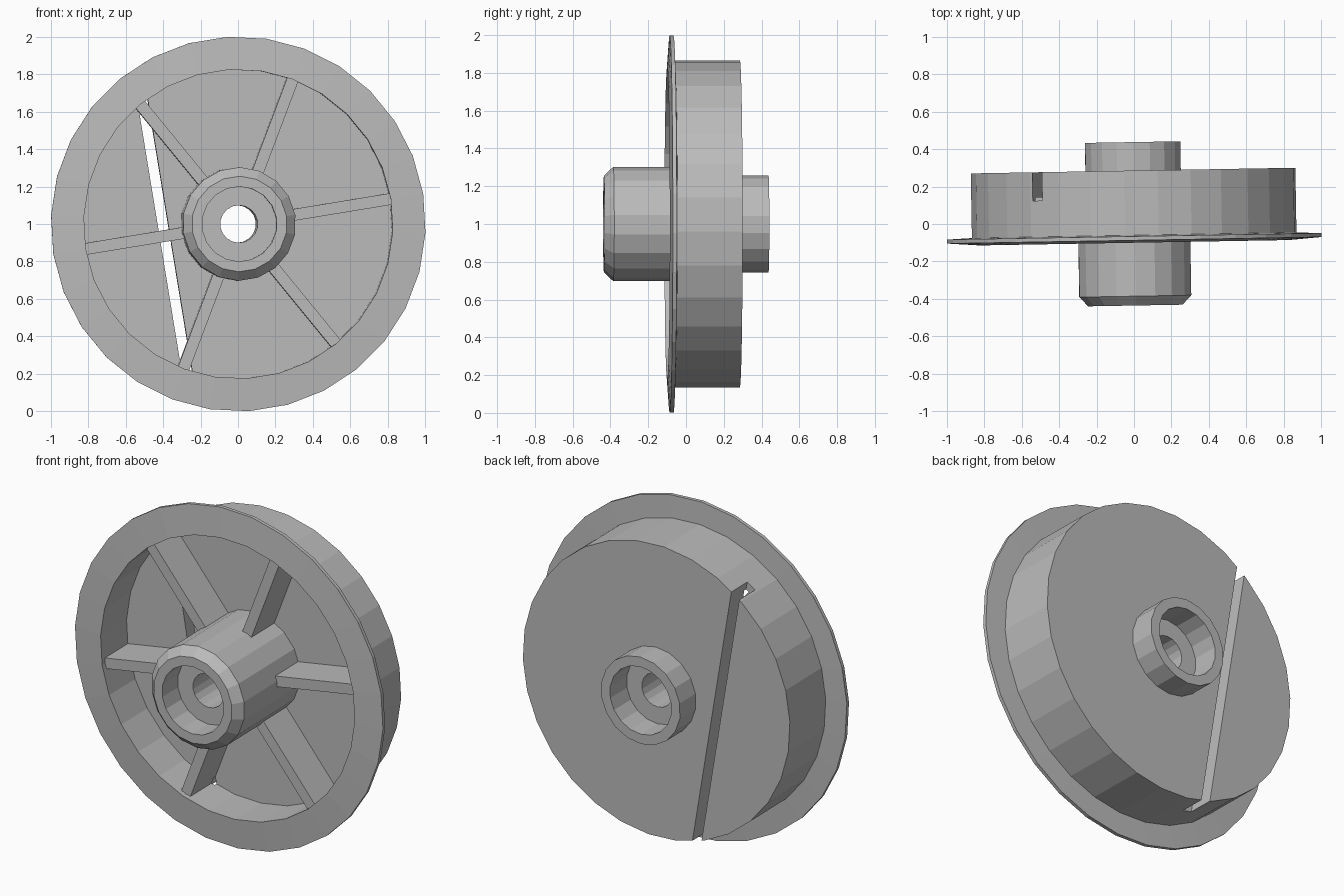
import bpy, bmesh, math
from mathutils import Matrix

cube = bpy.data.objects.get("Cube")
if cube:
    bpy.data.objects.remove(cube, do_unlink=True)

grey = bpy.data.materials.new("plain grey")
grey.use_nodes = True
colour = (0.5, 0.5, 0.5, 1)
grey.diffuse_color = colour
grey.node_tree.nodes["Principled BSDF"].inputs["Base Color"].default_value = colour

# Wheel axis runs along y, slightly turned, and the spokes are rolled off level
SPIN = math.radians(9.3)
PLACE = (Matrix.Translation((0, 0, 1)) @ Matrix.Rotation(math.radians(1), 4, 'Z')
         @ Matrix.Rotation(-SPIN, 4, 'Y'))


def finish(bm, name):
    bmesh.ops.recalc_face_normals(bm, faces=bm.faces)
    bm.transform(PLACE)
    mesh = bpy.data.meshes.new(name)
    bm.to_mesh(mesh)
    bm.free()
    mesh.materials.append(grey)
    ob = bpy.data.objects.new(name, mesh)
    bpy.context.collection.objects.link(ob)
    return ob


def lathe(name, profile, sides):
    """Turn a closed (radius, y) profile around the y axis."""
    bm = bmesh.new()
    rings = []
    for i in range(sides):
        a = math.tau * i / sides
        rings.append([bm.verts.new((r * math.cos(a), y, r * math.sin(a))) for r, y in profile])
    n = len(profile)
    for i in range(sides):
        p, q = rings[i], rings[(i + 1) % sides]
        for j in range(n):
            k = (j + 1) % n
            bm.faces.new((p[j], p[k], q[k], q[j]))
    return finish(bm, name)


def box(name, lo, hi, angle=0):
    """Box between two corners, rolled around the wheel axis."""
    bm = bmesh.new()
    bmesh.ops.create_cube(bm, size=1)
    size = [b - a for a, b in zip(lo, hi)]
    mid = [(a + b) / 2 for a, b in zip(lo, hi)]
    bm.transform(Matrix.Rotation(angle, 4, 'Y') @ Matrix.Translation(mid)
                 @ Matrix.Diagonal((*size, 1)))
    return finish(bm, name)


# Flange, rim wall and back disc in one turned shell
drum = lathe("drum", [(0.825, -0.1), (1.0, -0.087), (1.0, -0.066), (0.867, -0.06),
                      (0.867, 0.285), (0.22, 0.285), (0.22, 0.15), (0.825, 0.15)], 30)

# Hub with a chamfered nose, a bearing seat at each end and a through bore
lathe("hub", [(0.2, -0.435), (0.255, -0.435), (0.303, -0.385), (0.303, 0.2),
              (0.258, 0.2), (0.258, 0.437), (0.2, 0.437), (0.2, 0.277),
              (0.1, 0.277), (0.1, -0.285), (0.2, -0.285)], 18)

# Six spokes
spokes = [box(f"spoke_{i + 1}", (0.28, -0.07, -0.031), (0.838, 0.17, 0.031), math.tau * i / 6)
          for i in range(6)]

# Straight slot across the back, cut through disc, rim wall and spoke backs
cutter = box("slot_cutter", (-0.421, 0.133, -1), (-0.365, 0.4, 1))
cutter.hide_render = True
for ob in [drum] + spokes:
    mod = ob.modifiers.new("slot", 'BOOLEAN')
    mod.operation = 'DIFFERENCE'
    mod.solver = 'EXACT'
    mod.object = cutter
bpy.context.view_layer.update()
graph = bpy.context.evaluated_depsgraph_get()
for ob in [drum] + spokes:
    cut = bpy.data.meshes.new_from_object(ob.evaluated_get(graph))
    ob.modifiers.clear()
    ob.data = cut
bpy.data.objects.remove(cutter, do_unlink=True)
